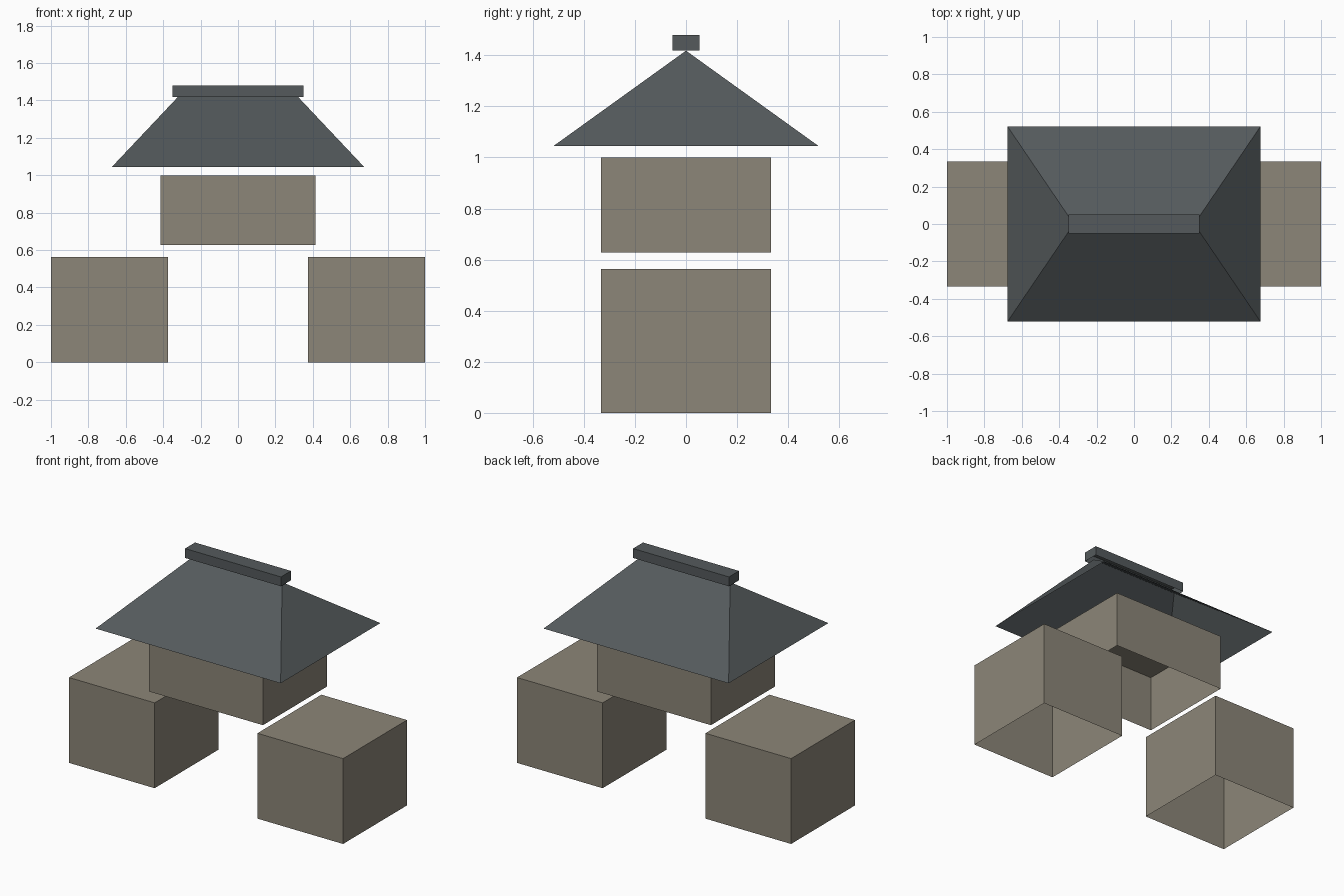
import bpy
import bmesh

if "Cube" in bpy.data.objects:
    bpy.data.objects.remove(bpy.data.objects["Cube"])


def material(name, colour):
    m = bpy.data.materials.new(name)
    m.diffuse_color = (*colour, 1.0)
    m.use_nodes = True
    m.node_tree.nodes["Principled BSDF"].inputs["Base Color"].default_value = m.diffuse_color
    return m


STONE = material("warm grey stone", (0.262, 0.238, 0.188))
SLATE = material("dark slate", (0.089, 0.102, 0.107))


def finish(name, bm, mat):
    bmesh.ops.recalc_face_normals(bm, faces=bm.faces[:])
    mesh = bpy.data.meshes.new(name)
    bm.to_mesh(mesh)
    bm.free()
    mesh.materials.append(mat)
    obj = bpy.data.objects.new(name, mesh)
    bpy.context.collection.objects.link(obj)
    return obj


def open_box(name, x0, x1, half_y, z0, z1, mat):
    """Thin-walled box without a floor."""
    bm = bmesh.new()
    bmesh.ops.create_cube(bm, size=1)
    for v in bm.verts:
        v.co.x = x1 if v.co.x > 0 else x0
        v.co.y = half_y if v.co.y > 0 else -half_y
        v.co.z = z1 if v.co.z > 0 else z0
    bmesh.ops.recalc_face_normals(bm, faces=bm.faces[:])
    floor = [f for f in bm.faces if f.normal.z < -0.9]
    bmesh.ops.delete(bm, geom=floor, context='FACES_ONLY')
    mesh = bpy.data.meshes.new(name)
    bm.to_mesh(mesh)
    bm.free()
    mesh.materials.append(mat)
    obj = bpy.data.objects.new(name, mesh)
    bpy.context.collection.objects.link(obj)
    return obj


# Two side blocks and the raised room between them
open_box("left_block", -1.0, -0.375, 0.333, 0.0, 0.563, STONE)
open_box("right_block", 0.375, 1.0, 0.333, 0.0, 0.563, STONE)
open_box("upper_room", -0.415, 0.415, 0.333, 0.627, 1.0, STONE)

# Hipped roof: four slopes meeting at a ridge, open underneath
bm = bmesh.new()
eave = [bm.verts.new((x, y, 1.044)) for x, y in
        ((-0.675, -0.52), (0.675, -0.52), (0.675, 0.52), (-0.675, 0.52))]
left, right = (bm.verts.new((x, 0, 1.418)) for x in (-0.322, 0.322))
for face in ((eave[0], eave[1], right, left), (eave[1], eave[2], right),
             (eave[2], eave[3], left, right), (eave[3], eave[0], left)):
    bm.faces.new(face)
bm.normal_update()
mesh = bpy.data.meshes.new("hipped_roof")
bm.to_mesh(mesh)
bm.free()
mesh.materials.append(SLATE)
bpy.context.collection.objects.link(bpy.data.objects.new("hipped_roof", mesh))

# Ridge cap along the top
open_box("ridge_cap", -0.35, 0.35, 0.052, 1.418, 1.48, SLATE)
